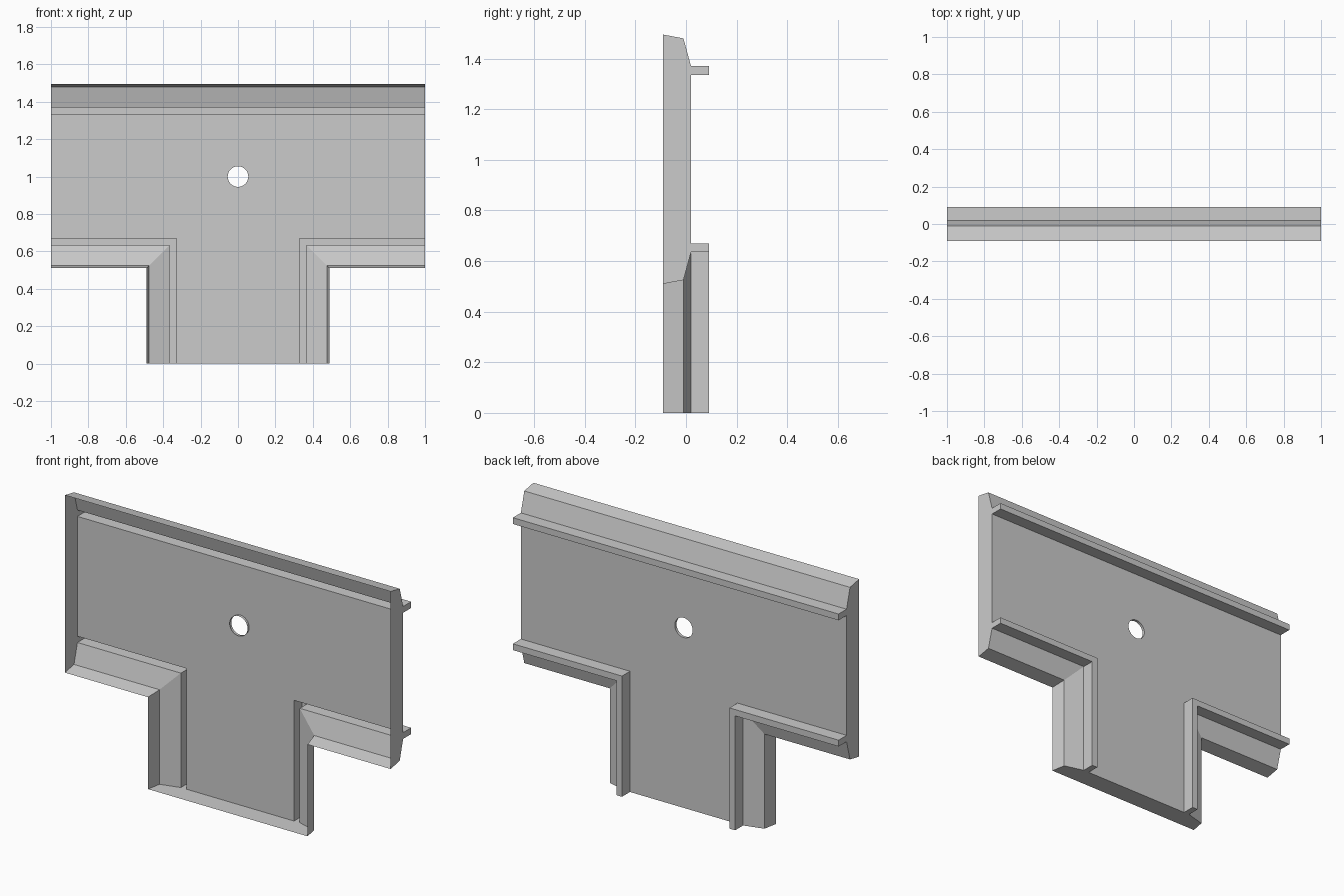
import bpy, bmesh, math

cube = bpy.data.objects.get("Cube")
if cube:
    bpy.data.objects.remove(cube, do_unlink=True)

TOP, ARM, STEM = 1.495, 0.51, 0.49     # outer top, arm underside, stem half width
HOLE_Z, HOLE_R, SIDES = 1.0, 0.055, 32
BACK = 0.02

# Edge profile: (inset from the outline, y)
PROFILE = [(0, -0.09), (0.015, -0.01), (0.125, BACK),
           (0.125, 0.09), (0.16, 0.09), (0.16, BACK)]

grey = bpy.data.materials.new("plain grey")
grey.use_nodes = True
colour = (0.6, 0.6, 0.6, 1)
grey.diffuse_color = colour
grey.node_tree.nodes["Principled BSDF"].inputs["Base Color"].default_value = colour

bm = bmesh.new()


def top_path(d, y):
    return [(-1, y, TOP - d), (1, y, TOP - d)]


def side_path(s):
    """Path under one arm and down the stem, s is the side."""
    return lambda d, y: [(s, y, ARM + d), (s * (STEM - d), y, ARM + d),
                         (s * (STEM - d), y, 0)]


def sweep(path):
    rows = [[bm.verts.new(p) for p in path(d, y)] for d, y in PROFILE]
    for a, b in zip(rows, rows[1:]):
        for i in range(len(a) - 1):
            bm.faces.new((a[i], a[i + 1], b[i + 1], b[i]))


def cap(points):
    bm.faces.new([bm.verts.new(p) for p in points])


def ring(points):
    verts = [bm.verts.new(p) for p in points]
    return verts, [bm.edges.new((v, verts[i - 1])) for i, v in enumerate(verts)]


# Sloped rims with hollow flanges
for path in (top_path, side_path(-1), side_path(1)):
    sweep(path)

# End walls of the arms and of the stem
for s in (-1, 1):
    cap([(s, y, TOP - d) for d, y in PROFILE]
        + [(s, y, ARM + d) for d, y in reversed(PROFILE)])
cap([(STEM - d, y, 0) for d, y in PROFILE]
    + [(d - STEM, y, 0) for d, y in reversed(PROFILE)])

# Back panel with a round hole
left = side_path(-1)(*PROFILE[-1])
right = side_path(1)(*PROFILE[-1])
outline = top_path(*PROFILE[-1]) + right + left[::-1]


def circle(y):
    return [(HOLE_R * math.cos(a), y, HOLE_Z + HOLE_R * math.sin(a))
            for a in (2 * math.pi * i / SIDES for i in range(SIDES))]


outer, outer_edges = ring(outline)
inner, inner_edges = ring(circle(BACK))
bmesh.ops.triangle_fill(bm, edges=outer_edges + inner_edges,
                        use_beauty=True, normal=(0, 1, 0))

# Short collar lining the hole
front = [bm.verts.new(p) for p in circle(BACK - 0.015)]
for i in range(SIDES):
    bm.faces.new((inner[i - 1], inner[i], front[i], front[i - 1]))

bmesh.ops.remove_doubles(bm, verts=bm.verts[:], dist=0.0005)
bmesh.ops.recalc_face_normals(bm, faces=bm.faces[:])

# The panel must face the back; flip everything if it came out reversed
panel = max((f for f in bm.faces if abs(f.normal.y) > 0.99), key=lambda f: f.calc_area())
if panel.normal.y < 0:
    bmesh.ops.reverse_faces(bm, faces=bm.faces[:])

mesh = bpy.data.meshes.new("t_shaped_panel")
bm.to_mesh(mesh)
bm.free()
mesh.materials.append(grey)
shell = bpy.data.objects.new("t_shaped_panel", mesh)
bpy.context.collection.objects.link(shell)
